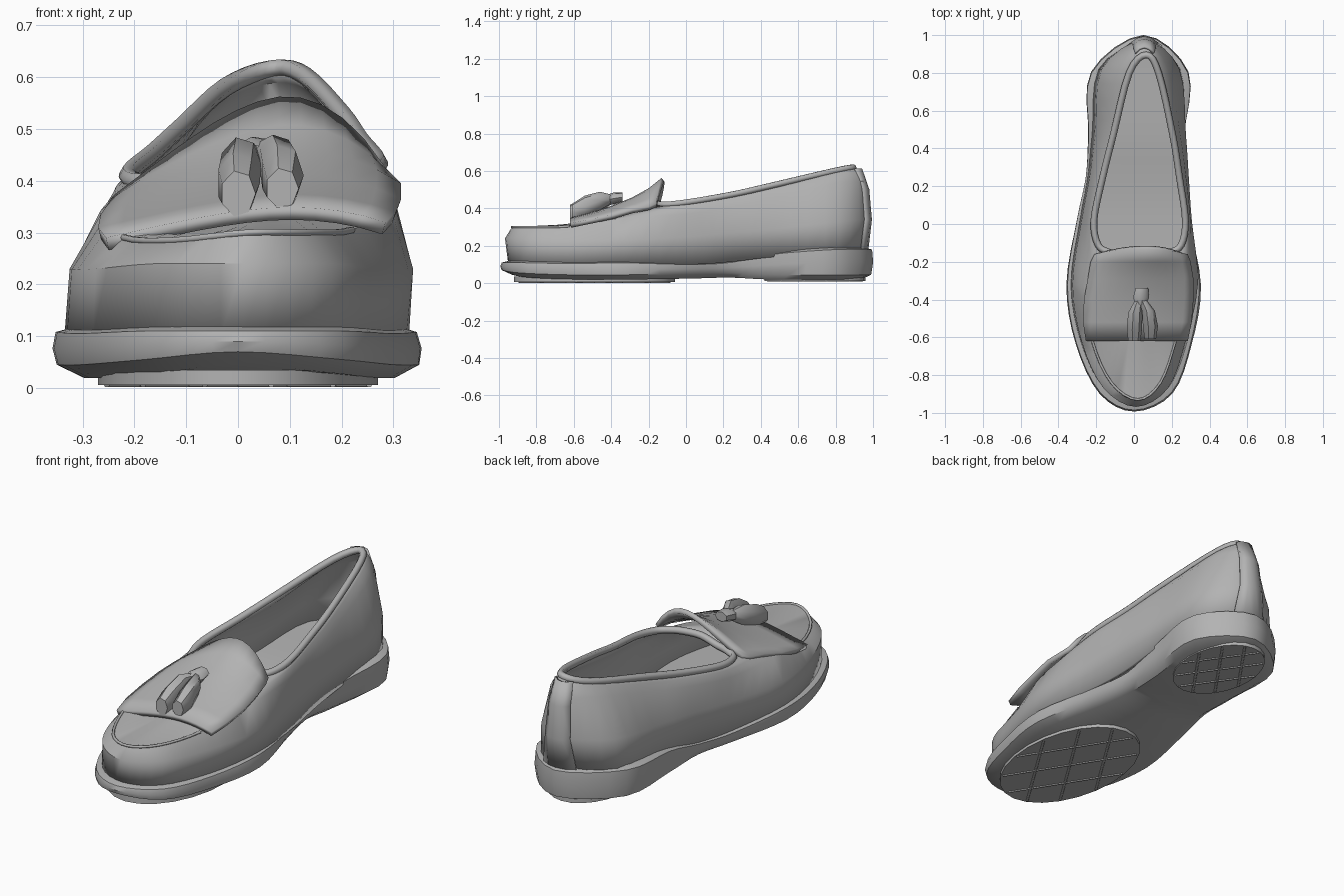
import bpy, bmesh, math
from mathutils import Vector

if "Cube" in bpy.data.objects:
    bpy.data.objects.remove(bpy.data.objects["Cube"])

grey = bpy.data.materials.new("grey leather")
grey.diffuse_color = (0.45, 0.45, 0.45, 1)
grey.use_nodes = True
grey.node_tree.nodes["Principled BSDF"].inputs["Base Color"].default_value = grey.diffuse_color


def make(name, verts, faces, thick=0, angle=40):
    me = bpy.data.meshes.new(name)
    me.from_pydata([tuple(v) for v in verts], [], faces)
    me.materials.append(grey)
    ob = bpy.data.objects.new(name, me)
    bpy.context.collection.objects.link(ob)
    if thick:
        mod = ob.modifiers.new("thickness", 'SOLIDIFY')
        mod.thickness, mod.offset = thick, -1
    bpy.ops.object.select_all(action='DESELECT')
    ob.select_set(True)
    bpy.context.view_layer.objects.active = ob
    bpy.ops.object.shade_smooth_by_angle(angle=math.radians(angle))
    return ob


def ring(toe, rows, heel, drop=0, steps=4):
    """Smooth closed loop; rows are (y, left x, right x, z) from toe to heel."""
    c = [Vector(toe)] + [Vector((r, y, z)) for y, l, r, z in rows]
    c += [Vector(heel)] + [Vector((l, y, z - drop)) for y, l, r, z in reversed(rows)]
    out, n = [], len(c)
    for i in range(n):
        a, b, d, e = c[i - 1], c[i], c[(i + 1) % n], c[(i + 2) % n]
        for s in range(steps):
            t = s / steps
            out.append(0.5 * (2 * b + (d - a) * t + (2 * a - 5 * b + 4 * d - e) * t**2
                              + (3 * b - a - 3 * d + e) * t**3))
    return out


def loft(name, rings, bottom=False, top=False, **kw):
    n = len(rings[0])
    verts = [v for r in rings for v in r]
    faces = [(k*n + i, k*n + (i+1) % n, (k+1)*n + (i+1) % n, (k+1)*n + i)
             for k in range(len(rings) - 1) for i in range(n)]

    def cap(base, flip):
        for i in range(n // 2):
            f = list(dict.fromkeys([i, i + 1, n - i - 1, (n - i) % n]))
            f = [base + j for j in f]
            faces.append(f[::-1] if flip else f)
    if bottom:
        cap(0, True)
    if top:
        cap((len(rings) - 1) * n, False)
    return make(name, verts, faces, **kw)


def shrink(r, f, dz=0):
    return [Vector((.02 + (v.x - .02) * f, v.y * (1 - (1 - f) * 0.4), v.z + dz)) for v in r]


def sheet(name, grid, thick):
    m = len(grid[0])
    faces = [(k*m + i, k*m + i + 1, (k+1)*m + i + 1, (k+1)*m + i)
             for k in range(len(grid) - 1) for i in range(m - 1)]
    return make(name, [v for r in grid for v in r], faces, thick=thick)


def tube(name, pts, radius, closed):
    n, sides, verts, faces = len(pts), 6, [], []
    for i, p in enumerate(pts):
        a = pts[i - 1] if closed or i else p
        b = pts[(i + 1) % n] if closed or i < n - 1 else p
        t = (b - a).normalized()
        u = t.cross(Vector((0, 0, 1))).normalized()
        w = u.cross(t)
        for s in range(sides):
            g = s * math.tau / sides
            verts.append(p + (u * math.cos(g) + w * math.sin(g)) * radius)
    for i in range(n if closed else n - 1):
        for s in range(sides):
            j, q = (i + 1) % n, (s + 1) % sides
            faces.append((i*sides + s, i*sides + q, j*sides + q, j*sides + s))
    return make(name, verts, faces, angle=70)


# Sole: rounded welt band with a waist under the arch and a thicker heel
sole_top = ring((0, -.985, .11), [
    (-.89, -.18, .20, .11), (-.63, -.305, .30, .105), (-.32, -.352, .345, .108),
    (.03, -.30, .29, .10), (.25, -.255, .25, .112), (.47, -.24, .265, .155),
    (.80, -.225, .285, .18)], (.05, .995, .18))
sole_low = ring((0, -.985, .07), [
    (-.89, -.18, .20, .055), (-.63, -.30, .30, .045), (-.32, -.35, .35, .045),
    (.03, -.29, .27, .05), (.25, -.245, .235, .055), (.47, -.235, .255, .045),
    (.80, -.22, .28, .045)], (.05, .99, .045))
sole_mid = [(a + b) / 2 for a, b in zip(sole_top, sole_low)]
sole_mid = [Vector((v.x * 1.02, v.y * 1.008, v.z)) for v in sole_mid]
loft("sole", [shrink(sole_low, .86, dz=-.025), sole_low, sole_mid, sole_top,
              shrink(sole_top, .9, dz=.01)], bottom=True, top=True)


# Tread pads with crossed ridges
def tread(name, cx, cy, rx, ry, z0, z1):
    n = 24
    o = [Vector((cx + rx * math.cos(i * math.tau / n), cy + ry * math.sin(i * math.tau / n), 0))
         for i in range(n)]
    verts = [v + Vector((0, 0, z)) for z in (z0, z1) for v in o]
    faces = [(i, (i+1) % n, n + (i+1) % n, n + i) for i in range(n)]
    make(name + "_pad", verts, faces + [tuple(range(n))[::-1], tuple(range(n, 2*n))])
    for side in (-1, 1):
        for off in (-.5, 0, .5):
            half = math.sqrt(1 - off * off) * .68
            a = Vector((cx + rx * (off * .7 - half), cy + side * ry * (off * .7 + half), z0 + .002))
            b = Vector((cx + rx * (off * .7 + half), cy + side * ry * (off * .7 - half), z0 + .002))
            tube(name + "_ridge", [a, b], .007, False)


tread("forefoot_tread", 0, -.49, .27, .43, .0055, .035)
tread("heel_tread", .035, .69, .19, .27, .013, .035)

# Upper: walls rising to the moccasin toe and the sloping opening
base = ring((.01, -.95, .10), [
    (-.87, -.16, .18, .10), (-.63, -.28, .28, .10), (-.32, -.335, .33, .10),
    (.03, -.285, .295, .10), (.25, -.245, .27, .115), (.47, -.225, .265, .14),
    (.82, -.19, .245, .16)], (.05, .955, .17))
mid = ring((.01, -.968, .24), [
    (-.87, -.16, .18, .24), (-.63, -.275, .27, .23), (-.32, -.325, .338, .23),
    (.03, -.275, .305, .25), (.25, -.235, .29, .27), (.47, -.205, .275, .29),
    (.82, -.17, .24, .33)], (.055, .975, .34))
vamp = ring((.02, -.93, .30), [
    (-.84, -.12, .14, .30), (-.62, -.22, .22, .305), (-.33, -.265, .295, .35),
    (.0, -.25, .30, .37), (.25, -.205, .275, .41), (.47, -.155, .245, .455),
    (.82, -.08, .18, .54)], (.06, .962, .54), drop=.015)
inner = ring((.02, -.60, .315), [
    (-.56, -.07, .09, .32), (-.45, -.14, .17, .345), (-.22, -.22, .27, .385),
    (.0, -.235, .29, .41), (.25, -.185, .255, .45), (.47, -.125, .222, .495),
    (.81, -.045, .15, .585)], (.06, .935, .60), drop=.02)
rim = ring((.03, -.17, .43), [
    (-.165, -.06, .12, .43), (-.15, -.13, .19, .425), (-.11, -.19, .25, .42),
    (.02, -.212, .272, .435), (.25, -.165, .24, .475), (.47, -.11, .205, .525),
    (.80, -.025, .13, .602)], (.065, .895, .617), drop=.022)
loft("upper", [base, mid, vamp, inner, rim], thick=.018)
tube("rim_binding", rim, .018, True)
loft("insole", [shrink(base, .95, dz=.06)], top=True)

# Raised seam around the toe
n = len(vamp)
tube("toe_seam", [vamp[i % n] for i in range(n - 8, n + 9)], .007, False)

# Heel strip
sheet("heel_strip", [[Vector((.055 + w * u, y - .03 * u * u, z)) for u in (-1, -.5, 0, .5, 1)]
                     for z, y, w in ((.17, .962, .09), (.34, .982, .065),
                                     (.5, .968, .055), (.61, .93, .045))], .012)

# Tongue flap arching over the instep, leaning to the right
flap = []
for y, l, r, zc, ze in ((-.62, -.255, .285, .345, .305), (-.52, -.27, .305, .37, .325),
                        (-.40, -.265, .315, .41, .35), (-.29, -.245, .315, .455, .38),
                        (-.20, -.23, .30, .505, .395), (-.13, -.21, .285, .56, .41)):
    row = []
    for i in range(13):
        u = i / 6 - 1
        bulge = 1 - abs(u - .2 * (1 - u * u)) ** 1.9
        z = ze + (zc - ze) * bulge + .015 * u
        row.append(Vector(((l + r) / 2 + u * (r - l) / 2, y - .03 * u * u * (y > -.2), z)))
    flap.append(row)
sheet("tongue_flap", flap, .025)


# Tassel: two tapered lobes hanging forward from a knot
def lobe(name, path):
    verts, sides = [], 7
    for x, y, z, rx, rz in path:
        verts += [Vector((x + rx * math.cos(s * math.tau / sides), y,
                          z + rz * math.sin(s * math.tau / sides))) for s in range(sides)]
    k = len(path)
    faces = [(j*sides + s, j*sides + (s+1) % sides, (j+1)*sides + (s+1) % sides, (j+1)*sides + s)
             for j in range(k - 1) for s in range(sides)]
    faces += [tuple(range(sides))[::-1], tuple(range((k - 1) * sides, k * sides))]
    make(name, verts, [f[::-1] for f in faces], angle=50)


lobe("left_tassel", [(0, -.62, .375, .034, .045), (0, -.56, .395, .042, .06),
                     (.005, -.47, .43, .040, .055), (.025, -.40, .445, .02, .025)])
lobe("right_tassel", [(.085, -.61, .385, .032, .04), (.085, -.54, .41, .042, .06),
                      (.075, -.46, .44, .036, .05), (.045, -.40, .45, .02, .025)])
lobe("tassel_knot", [(.035, -.43, .445, .025, .025), (.035, -.39, .452, .045, .033),
                     (.04, -.34, .46, .035, .025)])
